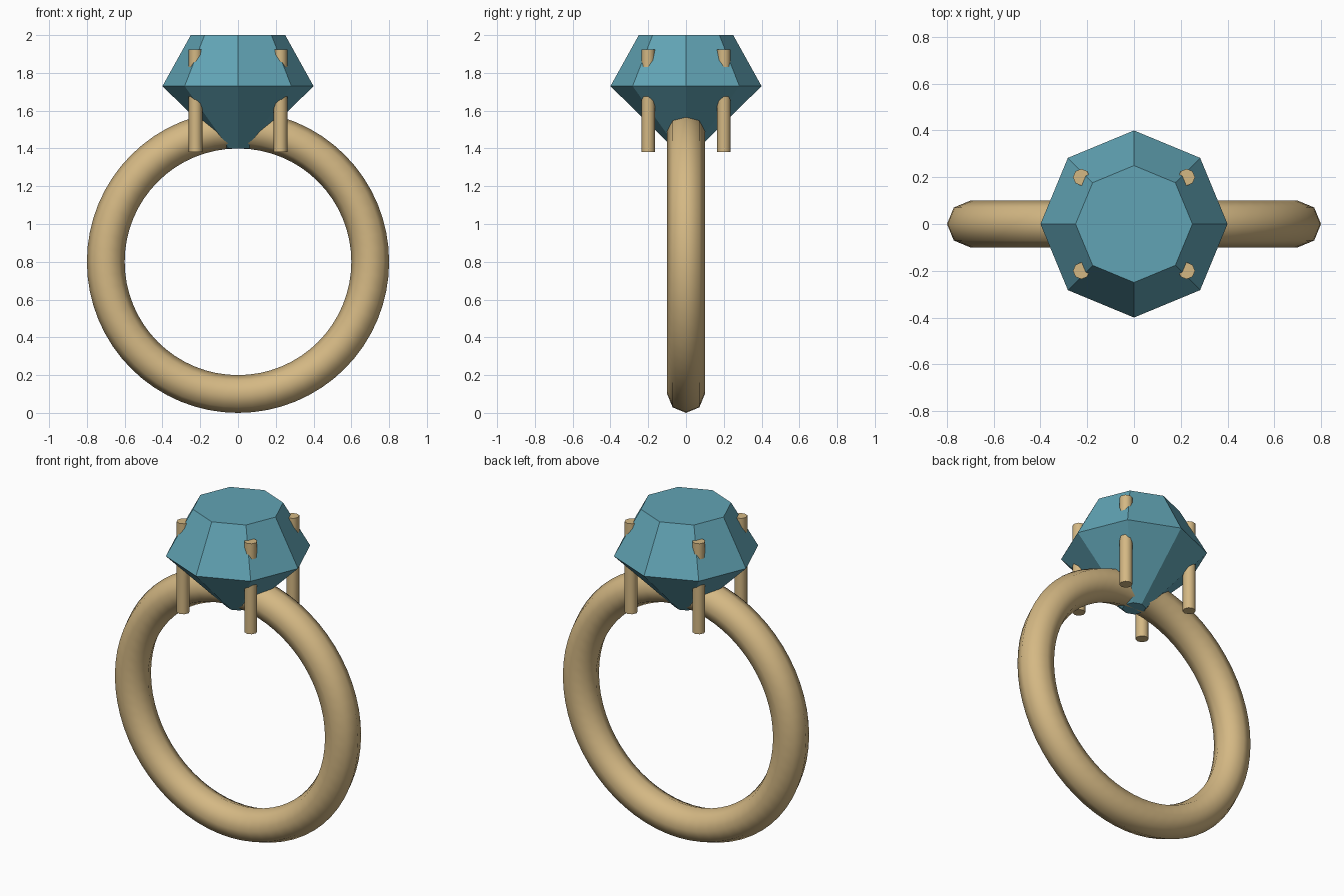
import bpy
import math

if "Cube" in bpy.data.objects:
    bpy.data.objects.remove(bpy.data.objects["Cube"])


def material(name, color):
    m = bpy.data.materials.new(name)
    m.diffuse_color = color
    m.use_nodes = True
    m.node_tree.nodes["Principled BSDF"].inputs["Base Color"].default_value = m.diffuse_color
    return m


gold = material("gold", (0.66, 0.48, 0.23, 1))
blue = material("blue_gem", (0.12, 0.37, 0.46, 1))


def finish(name, mat, smooth_angle=None):
    ob = bpy.context.object
    ob.name = name
    ob.data.materials.append(mat)
    if smooth_angle:
        bpy.ops.object.shade_smooth_by_angle(angle=math.radians(smooth_angle))
    return ob


def octagon_frustum(name, r_bottom, r_top, z0, z1, mat, smooth_angle=None, x=0, y=0):
    bpy.ops.mesh.primitive_cone_add(vertices=8, radius1=r_bottom, radius2=r_top,
                                    depth=z1 - z0, location=(x, y, (z0 + z1) / 2))
    return finish(name, mat, smooth_angle)


# Band: upright ring with an eight-sided section
bpy.ops.mesh.primitive_torus_add(major_radius=0.7, minor_radius=0.1,
                                 major_segments=64, minor_segments=8,
                                 location=(0, 0, 0.8), rotation=(math.pi / 2, 0, 0))
finish("band", gold, 60)

# Gem: an eight-sided profile (radius, height) from culet to table
profile = [(0.065, 1.4), (0.4, 1.73), (0.25, 2.0)]
verts = [(r * math.cos(i * math.pi / 4), r * math.sin(i * math.pi / 4), z)
         for r, z in profile for i in range(8)]
faces = [(k + i, k + (i + 1) % 8, k + 8 + (i + 1) % 8, k + 8 + i)
         for k in (0, 8) for i in range(8)]
faces += [tuple(reversed(range(8))), tuple(range(16, 24))]
mesh = bpy.data.meshes.new("gem")
mesh.from_pydata(verts, [], faces)
mesh.materials.append(blue)
gem = bpy.data.objects.new("gem", mesh)
bpy.context.collection.objects.link(gem)

# Prongs: four upright pins holding the gem
for sx, side in ((-1, "left"), (1, "right")):
    for sy, end in ((-1, "front"), (1, "back")):
        octagon_frustum(f"prong_{end}_{side}", 0.036, 0.036, 1.38, 1.925, gold, 50,
                        0.225 * sx, 0.2 * sy)
